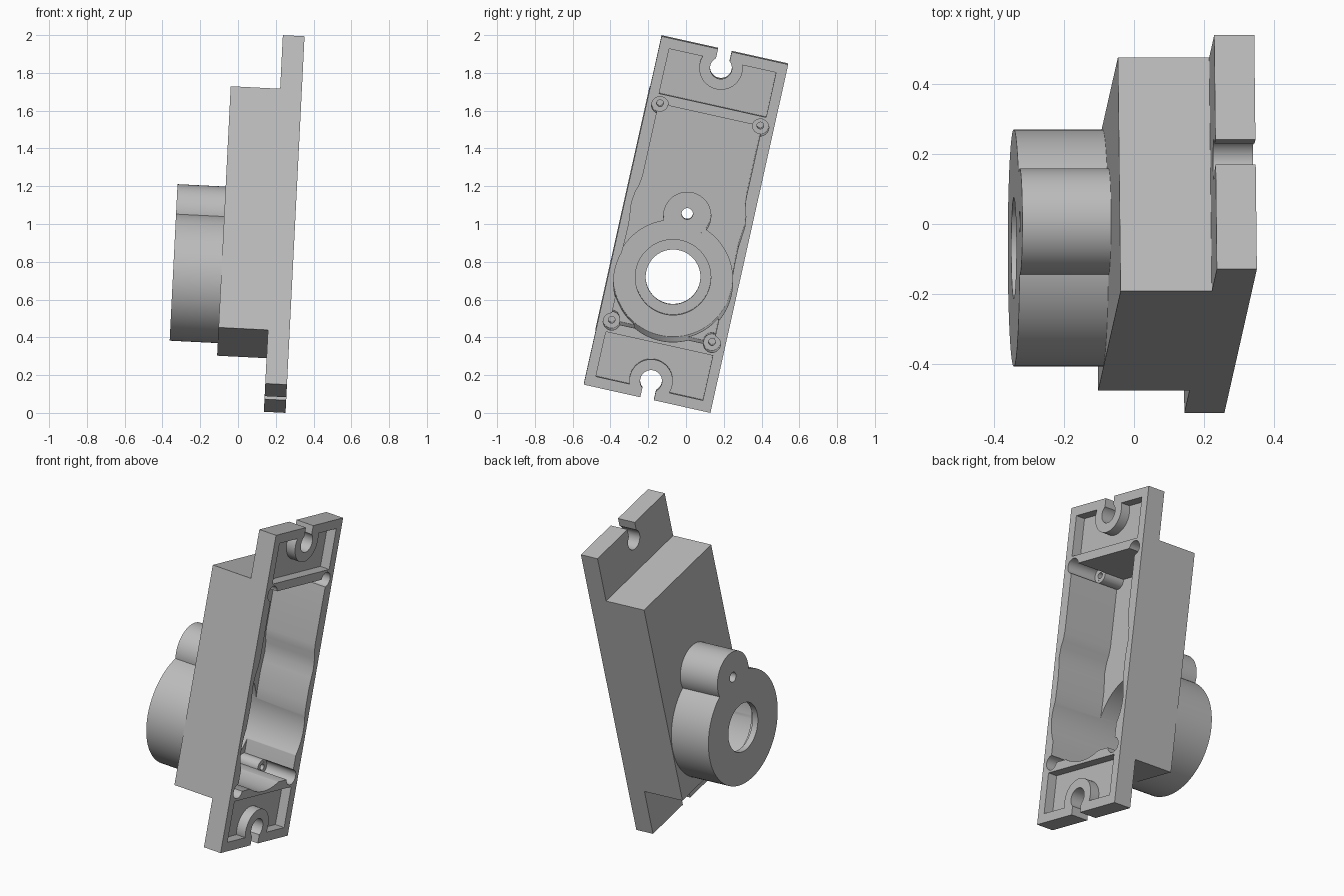
import bpy, bmesh, math
from mathutils import Matrix, Vector

cube = bpy.data.objects.get("Cube")
if cube:
    bpy.data.objects.remove(cube, do_unlink=True)

# Main sizes in the part's own frame: u = width, v = length, w = depth (0 = open face)
HALF_W, HALF_L = 0.3435, 0.946
FLANGE, BODY, BOSS = -0.115, -0.377, -0.632
FLOOR, BORE_FLOOR = -0.335, -0.55
BODY_V = 0.655
SHAFT_V, PIN_V, SLOT_V = -0.315, 0.03, 0.85

grey = bpy.data.materials.new("plain grey")
grey.use_nodes = True
grey.diffuse_color = (0.5, 0.5, 0.5, 1)
grey.node_tree.nodes["Principled BSDF"].inputs["Base Color"].default_value = (0.5, 0.5, 0.5, 1)


def prism(name, points, low, high, place=lambda a, b, c: (a, b, c)):
    """Extrude a closed outline between two levels."""
    bm = bmesh.new()
    face = bm.faces.new([bm.verts.new(place(a, b, low)) for a, b in points])
    top = bmesh.ops.extrude_face_region(bm, geom=[face])["geom"]
    shift = Vector(place(0, 0, high)) - Vector(place(0, 0, low))
    bmesh.ops.translate(bm, verts=[g for g in top if isinstance(g, bmesh.types.BMVert)], vec=shift)
    bmesh.ops.recalc_face_normals(bm, faces=bm.faces)
    mesh = bpy.data.meshes.new(name)
    bm.to_mesh(mesh)
    bm.free()
    mesh.materials.append(grey)
    obj = bpy.data.objects.new(name, mesh)
    bpy.context.collection.objects.link(obj)
    return obj


def circle(u, v, r, n=64):
    return [(u + r * math.cos(2 * math.pi * i / n), v + r * math.sin(2 * math.pi * i / n))
            for i in range(n)]


def rect(u0, u1, v0, v1):
    return [(u0, v0), (u1, v0), (u1, v1), (u0, v1)]


def combine(base, tool, operation):
    """Apply a boolean and drop the tool."""
    mod = base.modifiers.new(operation.lower(), "BOOLEAN")
    mod.operation, mod.object, mod.solver = operation, tool, "EXACT"
    bpy.context.view_layer.objects.active = base
    bpy.ops.object.modifier_apply(modifier=mod.name)
    bpy.data.objects.remove(tool, do_unlink=True)


def add(outline, low, high):
    combine(housing, prism("addition", outline, low, high), "UNION")


def cut(outline, low, high=0.1):
    combine(housing, prism("cutter", outline, low, high), "DIFFERENCE")


# Flange plate and box body as one stepped side profile
half = [(HALF_L, 0), (HALF_L, FLANGE), (BODY_V, FLANGE), (BODY_V, BODY)]
profile = half + [(-v, w) for v, w in reversed(half)]
housing = prism("gearbox_housing", profile, -HALF_W, HALF_W, lambda v, w, u: (u, v, w))

# Round bosses on the closed side
add(circle(0, SHAFT_V, 0.34, 96), BOSS, -0.355)
add(circle(0, PIN_V, 0.153), BOSS, -0.356)

# Main cavity with softly bulging side walls
side = [(0.28, 0.595), (0.28, 0.2), (0.287, 0.15), (0.30, 0.11), (0.307, 0.05), (0.302, 0),
        (0.296, -0.06), (0.297, -0.15), (0.30, -0.22), (0.28, -0.46), (0.28, -0.595)]
cut(side + [(-u, v) for u, v in reversed(side)], FLOOR)

# Bores inside the bosses and the holes through them
cut(circle(0, SHAFT_V, 0.315, 96), BORE_FLOOR)
cut(circle(0, PIN_V, 0.125), BORE_FLOOR - 0.001)
cut(circle(0, SHAFT_V, 0.2), -0.595)
cut(circle(0, SHAFT_V, 0.145), -0.8)
cut(circle(0, PIN_V, 0.03, 32), -0.8)

# Corner screw posts, sunk below the open face
for su in (-1, 1):
    for sv in (-1, 1):
        u, v = su * 0.272, sv * 0.588
        cut(circle(u, v, 0.045, 32), -0.2)
        add(circle(u, v, 0.0445, 32), -0.355, -0.201)
        cut(circle(u, v, 0.018, 20), -0.32)

# Flange ends: recess around a collar, then the open mounting slot
for s in (-1, 1):
    v0, v1 = sorted((s * 0.647, s * 0.89))
    recess = prism("recess", rect(-0.29, 0.29, v0, v1), -0.06, 0.1)
    combine(recess, prism("collar", circle(0, s * SLOT_V, 0.115), -0.2, 0.2), "DIFFERENCE")
    combine(housing, recess, "DIFFERENCE")
    cut(circle(0, s * SLOT_V, 0.058, 40), -0.25)
    v0, v1 = sorted((s * SLOT_V, s * 1.1))
    cut(rect(-0.037, 0.037, v0, v1), -0.26)

# Stand the part up: roll in its plane, lean, and move into place
stand = Matrix(((0, 0, 1), (1, 0, 0), (0, 1, 0))).to_4x4()
roll = Matrix.Rotation(math.radians(-12.58), 4, "X")
lean = Matrix.Rotation(math.radians(2.89), 4, "Y")
housing.data.transform(Matrix.Translation((0.302, 0, 0.997)) @ lean @ roll @ stand)

bpy.ops.object.select_all(action="DESELECT")
housing.select_set(True)
bpy.context.view_layer.objects.active = housing
bpy.ops.object.shade_smooth_by_angle(angle=math.radians(30))
